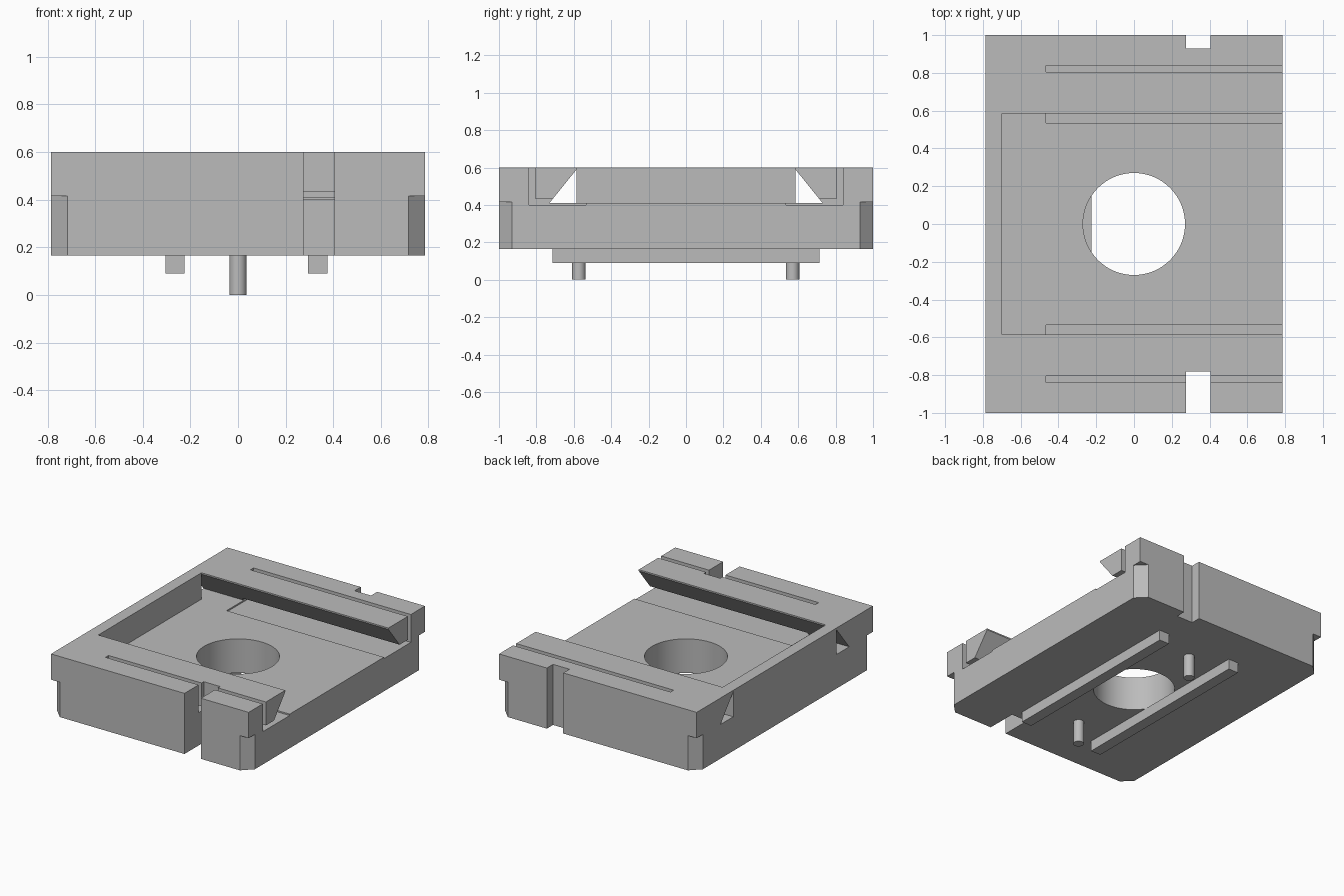
import bpy, bmesh
from mathutils import Matrix, Vector

old = bpy.data.objects.get("Cube")
if old:
    bpy.data.objects.remove(old, do_unlink=True)

grey = bpy.data.materials.new("plain grey")
grey.use_nodes = True
grey.diffuse_color = (0.5, 0.5, 0.5, 1)
grey.node_tree.nodes["Principled BSDF"].inputs["Base Color"].default_value = (0.5, 0.5, 0.5, 1)

LEFT, RIGHT, FRONT, BACK = -0.785, 0.785, -1.0, 1.0
BOTTOM, TOP, FLOOR = 0.165, 0.6, 0.41


def finish(name, bm):
    bmesh.ops.recalc_face_normals(bm, faces=bm.faces)
    mesh = bpy.data.meshes.new(name)
    bm.to_mesh(mesh)
    bm.free()
    mesh.materials.append(grey)
    ob = bpy.data.objects.new(name, mesh)
    bpy.context.collection.objects.link(ob)
    return ob


def prism(name, points, offset):
    """Extrude a closed loop of 3D points along offset."""
    bm = bmesh.new()
    face = bm.faces.new([bm.verts.new(p) for p in points])
    out = bmesh.ops.extrude_face_region(bm, geom=[face])
    verts = [g for g in out["geom"] if isinstance(g, bmesh.types.BMVert)]
    bmesh.ops.translate(bm, vec=Vector(offset), verts=verts)
    return finish(name, bm)


def box(name, x0, x1, y0, y1, z0, z1):
    return prism(name, [(x0, y0, z0), (x1, y0, z0), (x1, y1, z0), (x0, y1, z0)], (0, 0, z1 - z0))


def along_x(name, profile, x0, x1):
    return prism(name, [(x0, y, z) for y, z in profile], (x1 - x0, 0, 0))


def cylinder(name, x, y, z0, z1, radius, sides):
    bm = bmesh.new()
    bmesh.ops.create_cone(bm, cap_ends=True, segments=sides, radius1=radius, radius2=radius,
                          depth=z1 - z0, matrix=Matrix.Translation((x, y, (z0 + z1) / 2)))
    return finish(name, bm)


def cut(target, cutter):
    cutter.hide_render = True
    mod = target.modifiers.new("cut", 'BOOLEAN')
    mod.operation, mod.solver, mod.object = 'DIFFERENCE', 'EXACT', cutter
    bpy.context.view_layer.objects.active = target
    bpy.ops.object.modifier_apply(modifier=mod.name)
    bpy.data.objects.remove(cutter, do_unlink=True)


def smooth(ob):
    bpy.ops.object.select_all(action='DESELECT')
    ob.select_set(True)
    bpy.context.view_layer.objects.active = ob
    bpy.ops.object.shade_smooth_by_angle(angle=0.5)


# Main block
body = box("base_block", LEFT, RIGHT, FRONT, BACK, BOTTOM, TOP)

# Dovetail pocket, open at the left side of the model
half = [(0.585, 0.7), (0.585, 0.59), (0.73, FLOOR)]
cut(body, along_x("pocket_cutter", half + [(-y, z) for y, z in reversed(half)], -0.7, 0.9))

for s in (-1, 1):
    # Triangular undercut running out through the closed wall
    cut(body, along_x("undercut_cutter",
                      [(s * 0.585, 0.59), (s * 0.73, FLOOR), (s * 0.585, FLOOR)], -0.9, -0.65))
    # L-shaped slit that frees the springy rail
    slit = [(0.84, 0.7), (0.84, 0.4), (0.535, 0.4), (0.535, 0.432), (0.805, 0.432), (0.805, 0.7)]
    cut(body, along_x("slit_cutter", [(s * y, z) for y, z in slit], -0.465, 0.9))

# Edge notches: deep at the front, shallow at the back
cut(body, box("front_notch_cutter", 0.275, 0.405, -1.1, -0.78, 0, 0.8))
cut(body, box("back_notch_cutter", 0.275, 0.405, 0.93, 1.1, 0, 0.8))

# Chamfers on the lower part of each corner
for sx in (-1, 1):
    for sy in (-1, 1):
        tri = [(RIGHT - 0.07, 1), (RIGHT + 0.1, 1 - 0.17), (RIGHT + 0.1, 1.1), (RIGHT - 0.17, 1.1)]
        cut(body, prism("corner_cutter", [(sx * x, sy * y, 0.1) for x, y in tri], (0, 0, 0.315)))

# Central through hole
cut(body, cylinder("hole_cutter", 0, 0, 0, 0.8, 0.27, 64))
smooth(body)

# Runners and pins on the underside
for name, x in (("right_runner", -0.265), ("left_runner", 0.335)):
    box(name, x - 0.04, x + 0.04, -0.713, 0.713, 0.09, BOTTOM)
for name, y in (("front_pin", -0.573), ("back_pin", 0.57)):
    smooth(cylinder(name, 0, y, 0, BOTTOM + 0.01, 0.036, 32))
